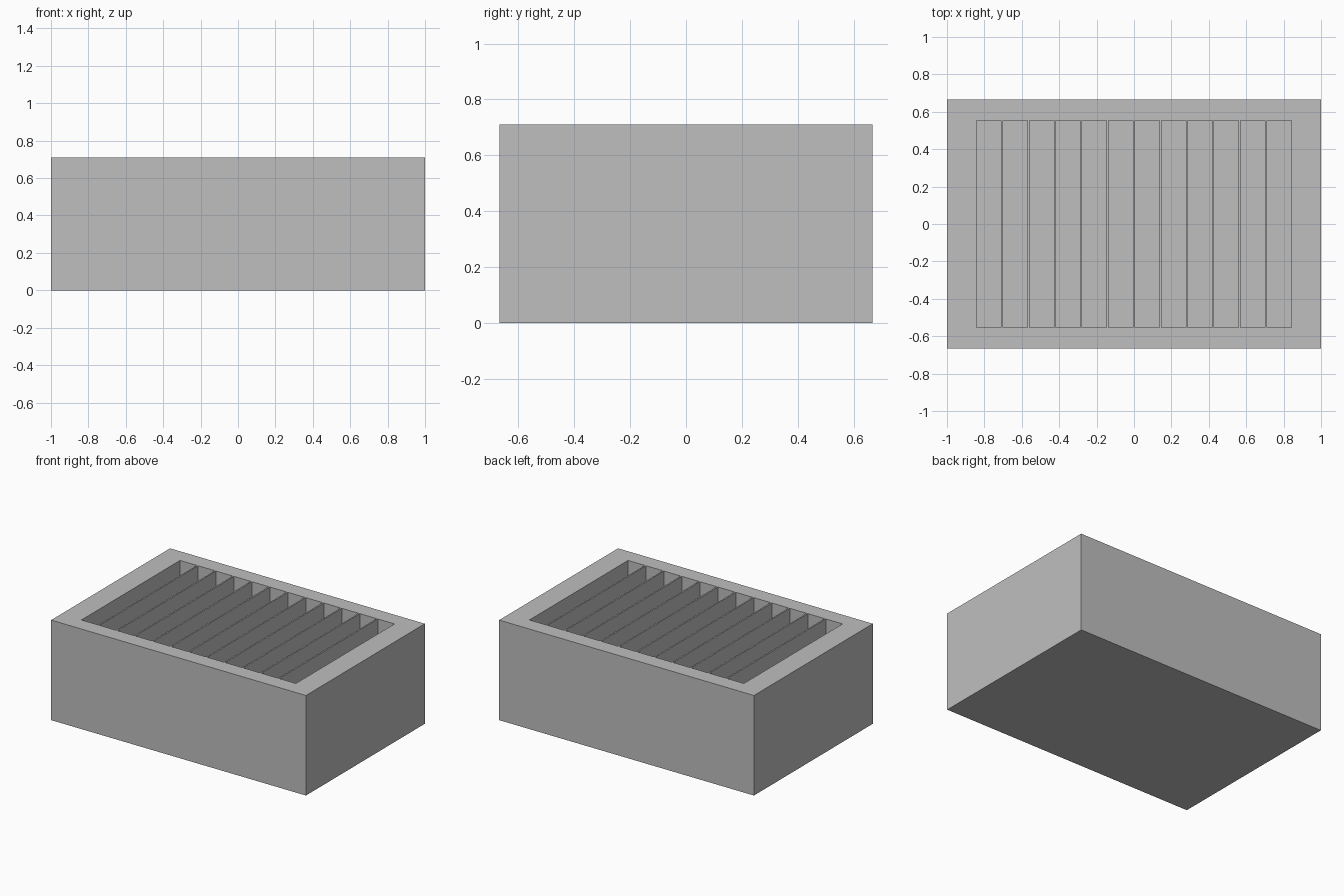
import bpy
import bmesh
from mathutils import Matrix, Vector

default = bpy.data.objects.get("Cube")
if default:
    bpy.data.objects.remove(default, do_unlink=True)

# Overall block and slot layout
WIDTH, DEPTH, HEIGHT = 2.0, 1.333, 0.71
SLOTS, SLOT_SPAN, SLOT_LENGTH = 12, 1.684, 1.106
DIVIDER, FLOOR = 0.01, 0.11
SLOT_WIDTH = (SLOT_SPAN - (SLOTS - 1) * DIVIDER) / SLOTS

grey = bpy.data.materials.new("plain grey")
grey.use_nodes = True
colour = (0.52, 0.52, 0.52, 1.0)
grey.diffuse_color = colour
grey.node_tree.nodes["Principled BSDF"].inputs["Base Color"].default_value = colour


def add_box(bm, centre, size):
    """Add a box to the mesh from its centre and full size."""
    matrix = Matrix.Translation(centre) @ Matrix.Diagonal(Vector(size)).to_4x4()
    bmesh.ops.create_cube(bm, size=1.0, matrix=matrix)


def make_boxes(name, boxes):
    bm = bmesh.new()
    for centre, size in boxes:
        add_box(bm, centre, size)
    mesh = bpy.data.meshes.new(name)
    bm.to_mesh(mesh)
    bm.free()
    mesh.materials.append(grey)
    obj = bpy.data.objects.new(name, mesh)
    bpy.context.collection.objects.link(obj)
    return obj


# Solid outer block
block = make_boxes("slotted_block", [((0, 0, HEIGHT / 2), (WIDTH, DEPTH, HEIGHT))])

# Row of slot cutters, reaching above the rim
cut_height = HEIGHT
first = -SLOT_SPAN / 2 + SLOT_WIDTH / 2
cutter = make_boxes("slot_cutter", [
    ((first + i * (SLOT_WIDTH + DIVIDER), 0, FLOOR + cut_height / 2),
     (SLOT_WIDTH, SLOT_LENGTH, cut_height))
    for i in range(SLOTS)])
cutter.hide_render = True

# Cut the slots, leaving thin dividers flush with the rim
cut = block.modifiers.new("slots", 'BOOLEAN')
cut.operation = 'DIFFERENCE'
cut.solver = 'EXACT'
cut.object = cutter
bpy.context.view_layer.objects.active = block
bpy.ops.object.modifier_apply(modifier=cut.name)
bpy.data.objects.remove(cutter, do_unlink=True)
